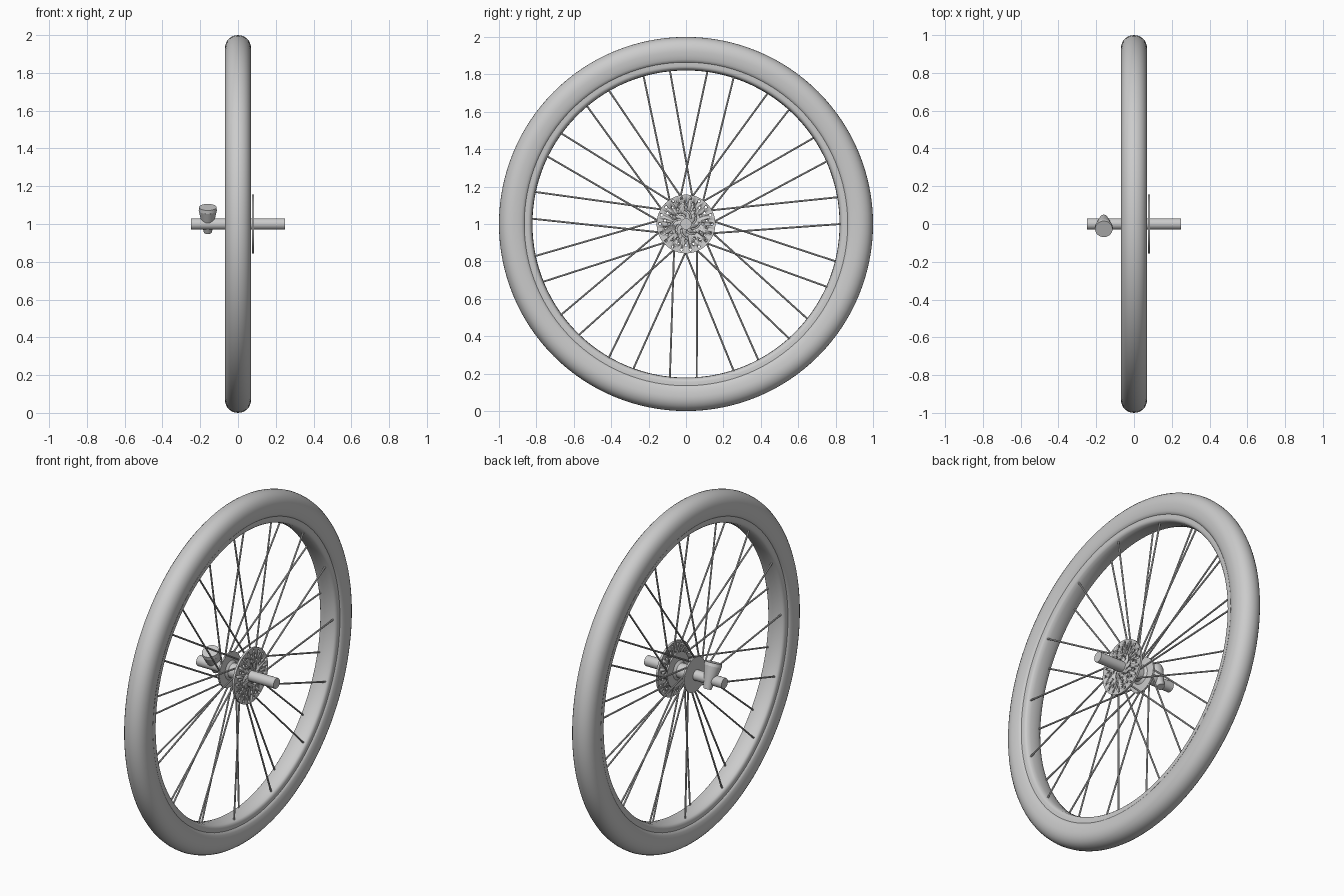
import bpy, bmesh
from math import sin, cos, pi, radians
from mathutils import Vector, Matrix

if "Cube" in bpy.data.objects:
    bpy.data.objects.remove(bpy.data.objects["Cube"])

C = Vector((0, 0, 1))  # wheel centre, axle runs along x


def finish(name, bm, angle=35):
    bmesh.ops.recalc_face_normals(bm, faces=bm.faces)
    me = bpy.data.meshes.new(name)
    bm.to_mesh(me)
    bm.free()
    me.shade_smooth()
    me.set_sharp_from_angle(angle=radians(angle))
    ob = bpy.data.objects.new(name, me)
    bpy.context.collection.objects.link(ob)
    return ob


def polar(x, r, a):
    return C + Vector((x, r * cos(a), r * sin(a)))


def add_ring(bm, profile, n):
    """Spin a closed (x, radius) profile round the axle."""
    rings = [[bm.verts.new(polar(x, r, 2 * pi * i / n)) for x, r in profile] for i in range(n)]
    m = len(profile)
    for i in range(n):
        a, b = rings[i], rings[(i + 1) % n]
        for j in range(m):
            k = (j + 1) % m
            bm.faces.new((a[j], a[k], b[k], b[j]))


def add_rod(bm, p, q, r1, r2=None, n=8):
    """Closed cylinder or cone from p to q."""
    d = q - p
    mat = Matrix.Translation((p + q) / 2) @ d.to_track_quat('Z', 'Y').to_matrix().to_4x4()
    bmesh.ops.create_cone(bm, cap_ends=True, segments=n, radius1=r1,
                          radius2=r1 if r2 is None else r2, depth=d.length, matrix=mat)


def add_prism(bm, outline, x0, x1):
    """Extrude an outline of (radius, angle) points along the axle."""
    a = [bm.verts.new(polar(x0, r, t)) for r, t in outline]
    b = [bm.verts.new(polar(x1, r, t)) for r, t in outline]
    bm.faces.new(a)
    bm.faces.new(b[::-1])
    for i in range(len(a)):
        k = (i + 1) % len(a)
        bm.faces.new((a[i], b[i], b[k], a[k]))


def mirrored(half):
    """Complete a half profile that starts and ends on x = 0."""
    return half + [(-x, r) for x, r in reversed(half[1:-1])]


# Tyre
bm = bmesh.new()
add_ring(bm, mirrored([(0, 1), (.016, .998), (.031, .993), (.045, .984), (.056, .972), (.064, .957),
                       (.069, .94), (.07, .922), (.068, .9), (.064, .88), (.058, .867),
                       (.05, .862), (0, .862)]), 128)
finish("tyre", bm)

# Rim
bm = bmesh.new()
add_ring(bm, mirrored([(0, .875), (.054, .875), (.055, .845), (.052, .835), (.045, .828),
                       (.025, .823), (0, .821)]), 128)
finish("rim", bm)

# Spokes: fifteen near-parallel pairs, one spoke of each pair per flange
bm = bmesh.new()
for k in range(15):
    a = radians(5 + 24 * k)
    out, side = Vector((0, cos(a), sin(a))), Vector((0, -sin(a), cos(a)))
    for s in (1, -1):
        hub = C + out * .05 + side * s * .06 + Vector((-s * .055, 0, 0))
        rim = C + out * .824 + side * s * .072 + Vector((-s * .035, 0, 0))
        add_rod(bm, hub, rim, .005)
finish("spokes", bm)

# Axle
bm = bmesh.new()
add_rod(bm, polar(-.25, 0, 0), polar(.25, 0, 0), .03, n=32)
finish("axle", bm)

# Hub shell with two flanges
bm = bmesh.new()
add_ring(bm, mirrored([(0, .042), (.035, .042), (.046, .055), (.05, .1), (.06, .1), (.066, .05),
                       (.066, .02), (0, .02)]), 48)
finish("hub", bm)

# Brake disc, drilled with holes and curved slots
bm = bmesh.new()
add_ring(bm, [(.073, .02), (.085, .02), (.085, .157), (.073, .157)], 96)
disc = finish("brake_disc", bm)

bm = bmesh.new()
for ring, (r, n) in enumerate([(.09, 12), (.114, 18), (.139, 18)]):
    for i in range(n):
        a = 2 * pi * (i + .5 * (ring % 2)) / n
        add_rod(bm, polar(.06, r, a), polar(.1, r, a), .007, n=12)
for i in range(8):
    a = 2 * pi * i / 8
    inner = [(.038 + .036 * t / 4, a + .7 * (t / 4) ** 1.3) for t in range(5)]
    outer = [(r, t + .22) for r, t in reversed(inner)]
    add_prism(bm, inner + outer, .06, .1)
cutter = finish("disc_cutter", bm)
cutter.hide_render = True
mod = disc.modifiers.new("holes", 'BOOLEAN')
mod.operation, mod.solver, mod.object = 'DIFFERENCE', 'EXACT', cutter
bpy.context.view_layer.objects.active = disc
bpy.ops.object.modifier_apply(modifier=mod.name)
bpy.data.objects.remove(cutter)

# Tapered release knob across the axle
bm = bmesh.new()
add_rod(bm, Vector((-.16, .03, .955)), Vector((-.16, -.02, 1.072)), .021, .048, n=32)
add_rod(bm, Vector((-.16, -.02, 1.072)), Vector((-.16, -.027, 1.089)), .048, .046, n=32)
finish("release_knob", bm)
